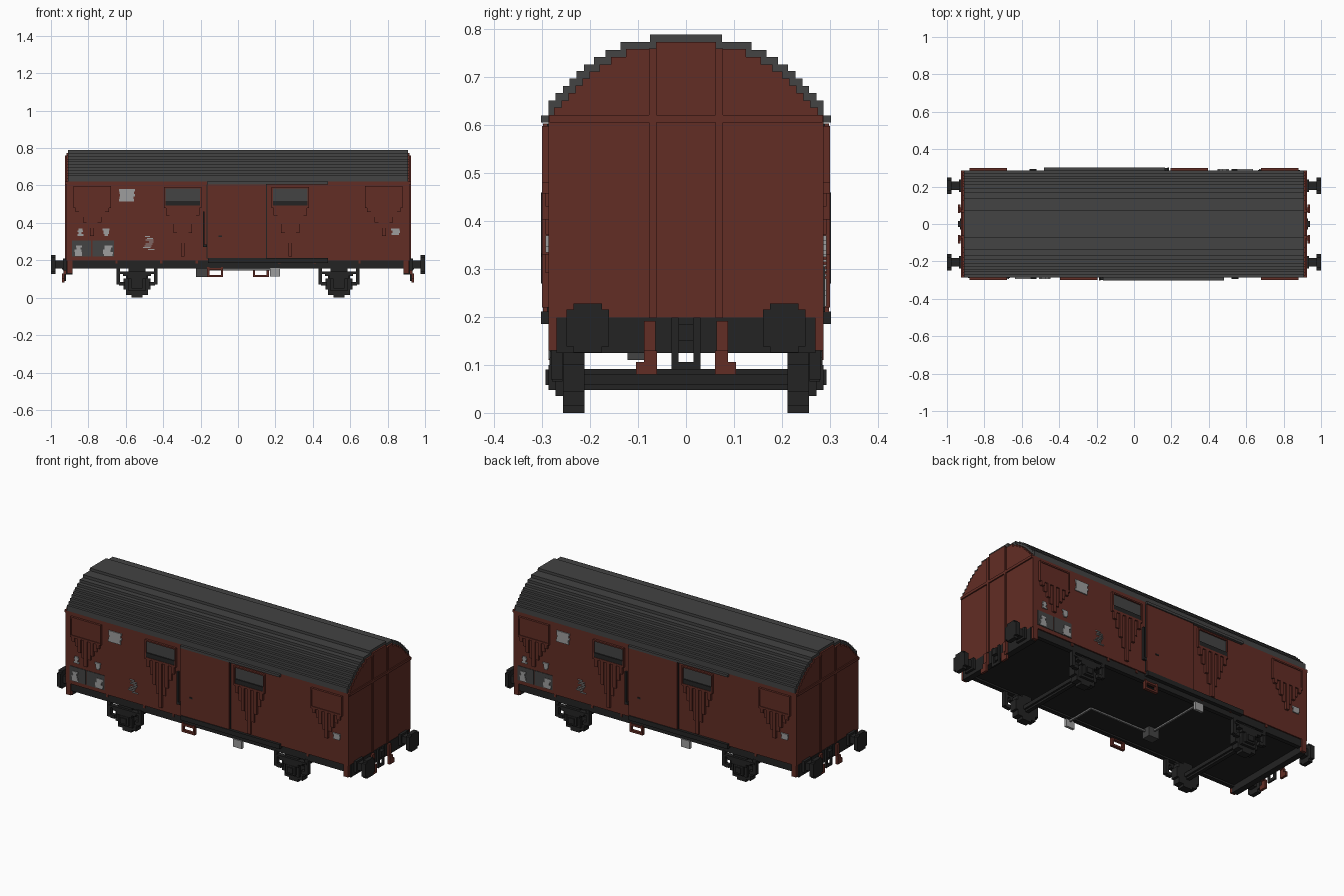
import bpy, bmesh, math, random

random.seed(4)
if "Cube" in bpy.data.objects:
    bpy.data.objects.remove(bpy.data.objects["Cube"])


def material(name, rgb):
    m = bpy.data.materials.new(name)
    m.diffuse_color = (*rgb, 1)
    m.use_nodes = True
    b = m.node_tree.nodes["Principled BSDF"]
    b.inputs["Base Color"].default_value = (*rgb, 1)
    b.inputs["Roughness"].default_value = 0.8
    return m


RED = material("oxide red", (0.122, 0.026, 0.018))
GREY = material("roof grey", (0.056, 0.056, 0.056))
BLACK = material("chassis black", (0.017, 0.017, 0.017))
WHITE = material("marking grey", (0.34, 0.34, 0.34))
STEEL = material("lever grey", (0.17, 0.17, 0.17))

V = 0.0147    # block size of the stepped style
SIDE = 0.287  # half width of the body

# Symmetry: sign pairs for x and y
ONE = [(1, 1)]
ROT = [(1, 1), (-1, -1)]
QUAD = [(1, 1), (-1, 1), (1, -1), (-1, -1)]


def part(name, mat, boxes, sym=ONE):
    """One object from axis-aligned boxes (x0, x1, y0, y1, z0, z1)."""
    bm = bmesh.new()
    for sx, sy in sym:
        for x0, x1, y0, y1, z0, z1 in boxes:
            vs = bmesh.ops.create_cube(bm, size=1)["verts"]
            for v in vs:
                v.co.x = sx * ((x0 + x1) / 2 + v.co.x * (x1 - x0))
                v.co.y = sy * ((y0 + y1) / 2 + v.co.y * (y1 - y0))
                v.co.z = (z0 + z1) / 2 + v.co.z * (z1 - z0)
    return finish(name, mat, bm)


def finish(name, mat, bm):
    bmesh.ops.recalc_face_normals(bm, faces=bm.faces)
    me = bpy.data.meshes.new(name)
    bm.to_mesh(me)
    bm.free()
    me.materials.append(mat)
    ob = bpy.data.objects.new(name, me)
    bpy.context.collection.objects.link(ob)
    return ob


def stepped(name, mat, half, bottom, x0, x1):
    """Extrude a mirrored stepped outline (half widths, tops) along x."""
    right = [(half[0][0], bottom)]
    for i, (y, z) in enumerate(half):
        right.append((y, z))
        if i + 1 < len(half):
            right.append((half[i + 1][0], z))
    outline = right + [(-y, z) for y, z in reversed(right)]
    bm = bmesh.new()
    face = bm.faces.new([bm.verts.new((x0, y, z)) for y, z in outline])
    ext = bmesh.ops.extrude_face_region(bm, geom=[face])["geom"]
    bmesh.ops.translate(bm, vec=(x1 - x0, 0, 0),
                        verts=[g for g in ext if isinstance(g, bmesh.types.BMVert)])
    return finish(name, mat, bm)


def disc_rows(r, step=V):
    """Rows (half width, z0, z1) of a blocky disc."""
    n = round(r / step)
    rows = []
    for i in range(-n, n):
        zc = (i + 0.5) * r / n
        w = max(1, round(math.sqrt(r * r - zc * zc) / step)) * step
        rows.append((w, i * r / n, (i + 1) * r / n))
    return rows


# Body and stepped barrel roof
arch = [(0.287, 0.652), (0.272, 0.667), (0.257, 0.682), (0.243, 0.698), (0.228, 0.713),
        (0.213, 0.727), (0.192, 0.742), (0.168, 0.757), (0.137, 0.774), (0.075, 0.789)]
part("body", RED, [(-0.908, 0.908, -SIDE, SIDE, 0.198, 0.62)])
stepped("roof", GREY, arch, 0.62, -0.908, 0.908)
gable = [(SIDE, 0.621)] + [(y - 0.012, z - 0.015) for y, z in arch]
for s, n in ((1, "right"), (-1, "left")):
    stepped(n + "_end_wall", RED, gable, 0.198, s * 0.9, s * 0.918)

# End wall ribs
part("end_ribs", RED, [(0.91, 0.925, 0.062, 0.077, 0.198, 0.76),
                       (0.91, 0.925, 0, 0.285, 0.606, 0.621)], QUAD)

# Braced panels: a raised frame above a tapering comb of strips
YO = -0.3
frames, combs = [], []
for cx, top, tip in ((-0.78, 0.59, 0.33), (-0.295, 0.585, 0.22),
                     (0.28, 0.585, 0.22), (0.78, 0.59, 0.33)):
    a, b = cx - 0.1, cx + 0.1
    frames += [(a, b, YO, -0.28, top, top + 0.008), (a, b, YO, -0.28, 0.48, 0.492),
               (a, a + 0.008, YO, -0.28, 0.48, top), (b - 0.008, b, YO, -0.28, 0.48, top)]
    for i in range(-4, 5):
        low = tip + (0.482 - tip) * (abs(i) / 5) ** 0.8
        d = YO if i % 2 == 0 else YO + 0.007
        combs.append((cx + i * 0.02 - 0.01, cx + i * 0.02 + 0.01, d, -0.28, low, 0.482))
part("panel_frames", RED, frames, ROT)
part("panel_braces", RED, combs, ROT)
part("outer_panel_boards", RED, [(c - 0.092, c + 0.092, -0.296, -0.28, 0.492, 0.59)
                                 for c in (-0.78, 0.78)], ROT)

# Vent windows with a dark lower sill
wins = (-0.295, 0.28)
part("vent_windows", GREY, [(c - 0.092, c + 0.092, -0.292, -0.28, 0.518, 0.585) for c in wins], ROT)
part("vent_sills", BLACK, [(c - 0.092, c + 0.092, -0.298, -0.28, 0.492, 0.518) for c in wins], ROT)

# Sliding door with rails and handle
part("door", RED, [(-0.163, 0.15, -0.298, -0.28, 0.21, 0.604)], ROT)
part("door_seam", BLACK, [(-0.168, -0.164, -0.29, -0.28, 0.21, 0.604),
                          (0.151, 0.154, -0.29, -0.28, 0.21, 0.604)], ROT)
part("door_top_rail", GREY, [(-0.165, 0.48, -0.302, -0.28, 0.606, 0.62)], ROT)
part("door_bottom_rail", BLACK, [(-0.16, 0.48, -0.302, -0.27, 0.185, 0.212)], ROT)
part("door_handle", BLACK, [(-0.187, -0.178, -0.302, -0.28, 0.27, 0.46),
                            (-0.187, -0.165, -0.299, -0.28, 0.27, 0.285),
                            (-0.105, -0.085, -0.301, -0.28, 0.325, 0.333)], ROT)

# Marking boards and worn pale markings
part("marking_boards", GREY, [(-0.888, -0.785, -0.290, -0.28, 0.22, 0.305),
                              (-0.779, -0.663, -0.290, -0.28, 0.22, 0.305)], ROT)
marks = []
for x0, x1, z0, z1, rows, wear in ((-0.875, -0.832, 0.222, 0.28, 5, 0.012),
                                   (-0.725, -0.668, 0.222, 0.28, 5, 0.015),
                                   (-0.64, -0.55, 0.515, 0.58, 5, 0.01),
                                   (-0.866, -0.824, 0.33, 0.37, 4, 0.014),
                                   (-0.727, -0.684, 0.33, 0.37, 4, 0.014),
                                   (-0.51, -0.445, 0.255, 0.335, 8, 0.035),
                                   (0.818, 0.866, 0.335, 0.37, 3, 0.008)):
    h = (z1 - z0) / rows
    for k in range(rows):
        marks.append((x0 + random.random() * wear, x1 - random.random() * wear,
                      -0.293, -0.286, z0 + k * h, z0 + (k + (0.5 if rows == 8 else 1)) * h))
part("side_markings", WHITE, marks, ROT)

# Chassis: floor, sole bars, end beams and corner steps
part("floor", BLACK, [(-0.905, 0.905, -0.272, 0.272, 0.165, 0.2)])
part("sole_bars", BLACK, [(-0.905, 0.905, 0.255, 0.28, 0.155, 0.2)], [(1, 1), (1, -1)])
part("end_beams", BLACK, [(0.885, 0.92, -0.27, 0.27, 0.125, 0.199)], [(1, 1), (-1, 1)])
part("corner_steps", RED, [(0.885, 0.915, 0.27, 0.287, 0.13, 0.2)], QUAD)
part("sill_brackets", RED, [(x - 0.006, x + 0.006, 0.275, 0.285, 0.182, 0.2)
                            for x in (0.22, 0.41, 0.65)], QUAD)

# Buffers
heads = [(0.975, 1.0, 0.205 - w, 0.205 + w, 0.177 + a, 0.177 + b) for w, a, b in disc_rows(0.0515)]
part("buffers", BLACK, heads + [(0.92, 0.976, 0.183, 0.227, 0.156, 0.199),
                                (0.92, 0.935, 0.172, 0.238, 0.145, 0.21)], QUAD)

# Coupling: hook block with a hanging link
part("couplings", BLACK, [(0.915, 0.94, -0.016, 0.016, 0.15, 0.185),
                          (0.92, 0.93, -0.03, -0.016, 0.09, 0.199),
                          (0.92, 0.93, 0.016, 0.03, 0.09, 0.199),
                          (0.92, 0.93, -0.03, 0.03, 0.09, 0.106)], [(1, 1), (-1, 1)])

# Brake hoses at the ends
part("brake_hoses", RED, [(0.918, 0.934, 0.064, 0.088, 0.125, 0.192),
                          (0.928, 0.942, 0.06, 0.088, 0.08, 0.13),
                          (0.928, 0.942, 0.085, 0.104, 0.08, 0.106)], QUAD)

# Wheelsets
wheels, axles, gear = [], [], []
WX, WZ = 0.54, 0.073
for w, a, b in disc_rows(0.073):
    wheels.append((WX - w, WX + w, 0.212, 0.257, WZ + a, WZ + b))
for w, a, b in disc_rows(0.022, 0.011):
    axles.append((WX - w, WX + w, 0, 0.25, 0.07 + a, 0.07 + b))
part("wheels", BLACK, wheels, QUAD)
part("axles", BLACK, axles, QUAD)

# Axle boxes, guards and leaf springs
gear = [(WX - 0.03, WX + 0.03, 0.255, 0.287, 0.048, 0.1),
        (WX - 0.018, WX + 0.018, 0.28, 0.293, 0.058, 0.09),
        (WX - 0.045, WX + 0.045, 0.255, 0.272, 0.035, 0.16),
        (WX - 0.05, WX + 0.05, 0.258, 0.285, 0.1, 0.118),
        (WX - 0.075, WX + 0.075, 0.258, 0.285, 0.115, 0.13),
        (WX - 0.1, WX + 0.1, 0.258, 0.285, 0.128, 0.14)]
for s in (-1, 1):
    gear += [(WX + s * 0.1 - 0.01, WX + s * 0.1 + 0.01, 0.258, 0.282, 0.07, 0.16),
             (WX + s * 0.08 - 0.015, WX + s * 0.08 + 0.015, 0.258, 0.28, 0.065, 0.085)]
part("axle_gear", BLACK, gear, QUAD)

# Hanging foot frames below the doors
part("foot_frames", RED, [(-0.165, -0.153, -0.287, -0.27, 0.11, 0.165),
                          (-0.092, -0.08, -0.287, -0.27, 0.11, 0.165),
                          (-0.165, -0.08, -0.287, -0.27, 0.11, 0.122),
                          (-0.165, -0.08, -0.287, -0.27, 0.148, 0.16)], ROT)

# Brake changeover levers, linkage rod and gearbox
part("brake_levers", WHITE, [(0.17, 0.225, -0.287, -0.272, 0.112, 0.158)], ROT)
part("brake_linkage", STEEL, [(0.195, 0.205, -0.275, -0.1, 0.145, 0.155),
                              (-0.19, 0.205, -0.11, -0.1, 0.145, 0.155),
                              (-0.2, -0.19, -0.1, 0.275, 0.145, 0.155)])
part("brake_gearbox", GREY, [(-0.225, -0.16, -0.122, -0.07, 0.11, 0.166)])
